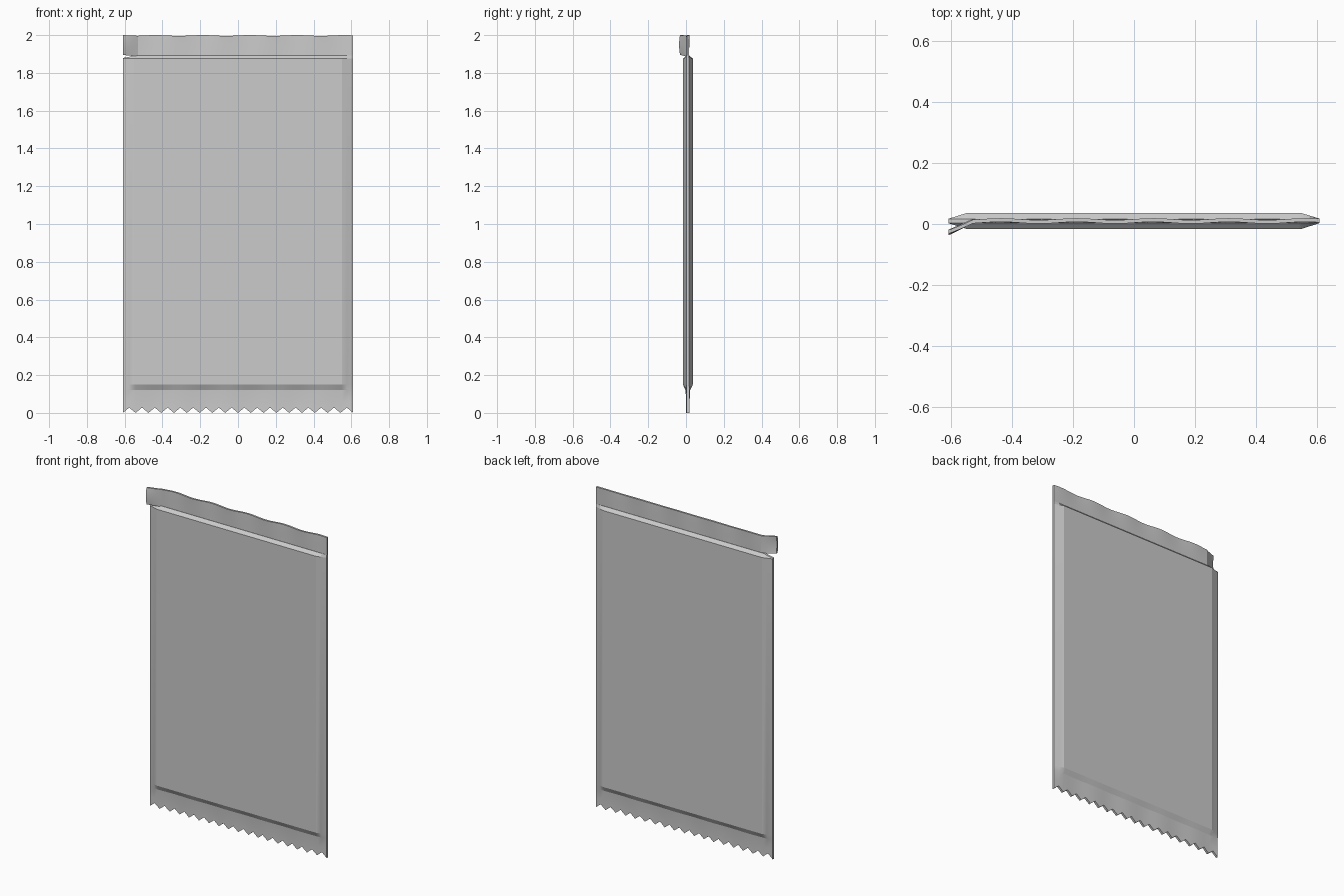
import bpy, math

if "Cube" in bpy.data.objects:
    bpy.data.objects.remove(bpy.data.objects["Cube"])

W, FLAT = 0.61, 0.55          # half width, half width of the flat panel


def finish(name, verts, faces):
    me = bpy.data.meshes.new(name)
    me.from_pydata(verts, [], faces)
    me.update()
    ob = bpy.data.objects.new(name, me)
    bpy.context.collection.objects.link(ob)
    bpy.ops.object.select_all(action='DESELECT')
    ob.select_set(True)
    bpy.context.view_layer.objects.active = ob
    bpy.ops.object.shade_smooth_by_angle(angle=math.radians(15))
    return ob


def shell(name, xs, nrows, point):
    """Closed two-sided sheet: point(x, row, side) with side -1 front, +1 back."""
    n = len(xs)
    verts, faces = [], []
    for side in (-1, 1):
        for r in range(nrows):
            verts += [point(x, r, side) for x in xs]
    m = n * nrows
    for r in range(nrows - 1):
        for i in range(n - 1):
            a = r * n + i
            q = (a, a + 1, a + n + 1, a + n)
            faces += [q, tuple(k + m for k in reversed(q))]
    # rims joining front and back
    loop = list(range(n)) + [r * n + n - 1 for r in range(1, nrows)]
    loop += [(nrows - 1) * n + i for i in range(n - 2, -1, -1)]
    loop += [r * n for r in range(nrows - 2, 0, -1)]
    for a, b in zip(loop, loop[1:] + loop[:1]):
        faces.append((b, a, a + m, b + m))
    return finish(name, verts, faces)


def wave(x):
    return math.sin(x * 8 * math.pi)


# pouch: flat filled body, side seals and zigzag bottom seal
TEETH = 18
ROW_Z = [0.0, 0.06, 0.12, 0.15, 1.875, 1.893]
FULL = [0, 0, 0.2, 1, 1, 0]


def pouch_point(x, r, s):
    z = ROW_Z[r]
    side = min(1, (W - abs(x)) / (W - FLAT))
    if r == 0:
        t = (x + W) / (2 * W) * TEETH
        z = 0.028 * (1 - abs(2 * (t % 1) - 1))
    if r == 5 and x < -FLAT:
        z = 1.879 + 0.01 * side
    y = 0.010 + s * (0.007 + 0.019 * side * FULL[r])
    if r < 3:
        y += 0.002 * wave(x) * (1 - FULL[r])
    return (x, y, z)


xs = sorted([-W + 2 * W * i / (2 * TEETH) for i in range(2 * TEETH + 1)] + [-FLAT, FLAT])
shell("pouch_body", xs, len(ROW_Z), pouch_point)

# top seal strip with a torn, forward-bent left corner
TOP_Z = [1.887, 1.91, 1.95, 1.98, 2.0]


def strip_point(x, r, s):
    z = TOP_Z[r]
    tear = max(0, (-0.53 - x) / 0.08)
    if r == 0:
        z += 0.008 * tear
    if r == 4:
        z -= 0.003 * (1 - wave(x)) * 0.7 * (1 - tear)
    k = r / 4
    y = 0.010 + 0.003 * wave(x) * k + s * 0.006
    y -= 0.041 * tear * (1 - 0.15 * abs(2 * k - 1))
    return (x, y, z)


shell("top_seal", [-W + 2 * W * i / 61 for i in range(62)], len(TOP_Z), strip_point)

# printed film on the front: narrow upright band and wavy-edged lower band
Y = -0.021
finish("side_band", [(-0.47, Y, 0.5), (-0.37, Y, 0.5), (-0.37, Y, 1.7), (-0.47, Y, 1.7)],
       [(0, 1, 2, 3)])
N = 40
band, quads = [], []
for i in range(N + 1):
    x = -0.47 + 0.92 * i / N
    band += [(x, Y, 0.30 + 0.008 * wave(x)), (x, Y, 0.5)]
    if i:
        a = 2 * i - 2
        quads.append((a, a + 2, a + 3, a + 1))
finish("lower_band", band, quads)
